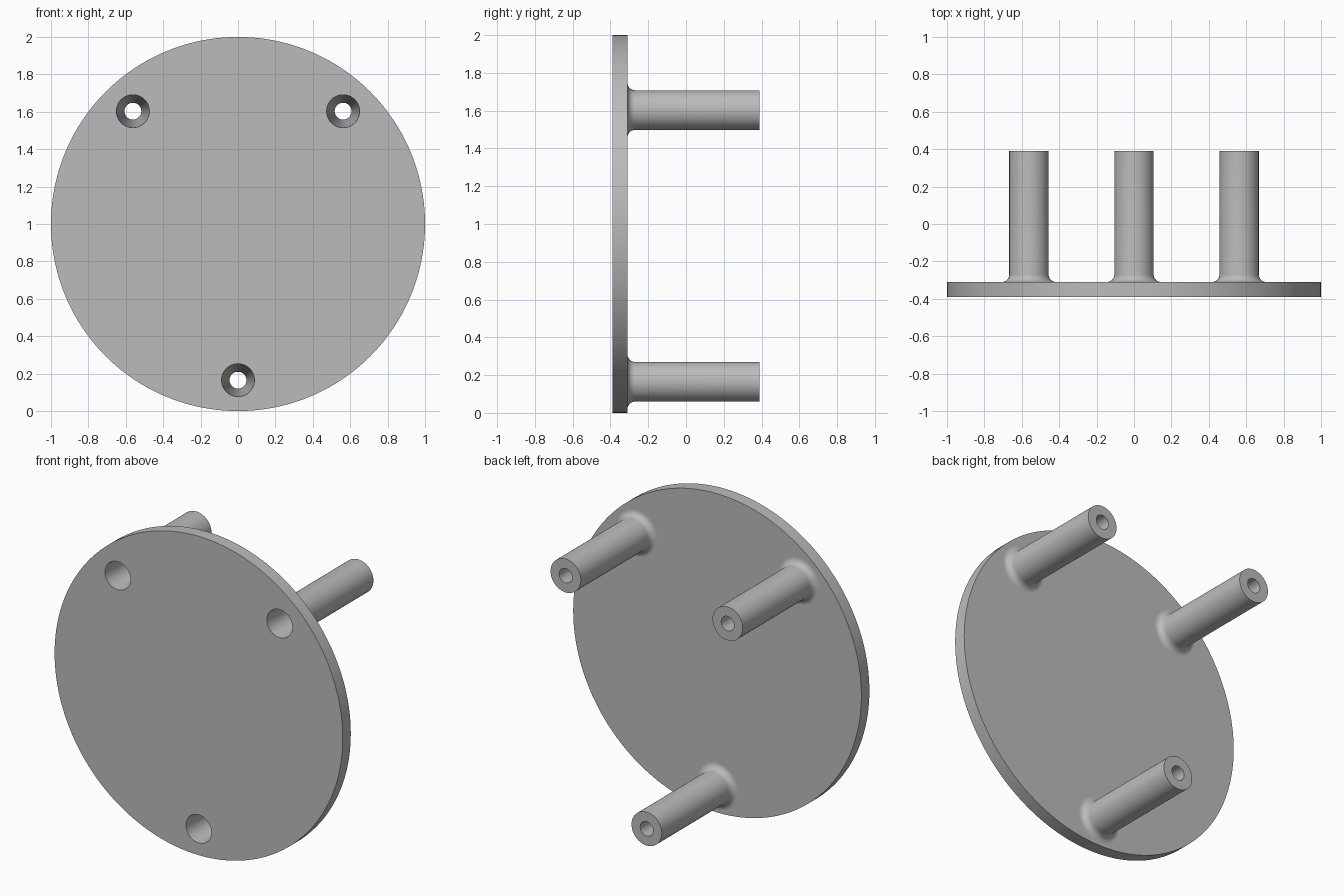
import bpy, bmesh, math
from mathutils import Matrix, Vector

cube = bpy.data.objects.get("Cube")
if cube:
    bpy.data.objects.remove(cube, do_unlink=True)

grey = bpy.data.materials.new("plain grey")
grey.use_nodes = True
colour = (0.5, 0.5, 0.5, 1)
grey.diffuse_color = colour
grey.node_tree.nodes["Principled BSDF"].inputs["Base Color"].default_value = colour

FRONT, BACK, END = -0.39, -0.31, 0.39   # plate front, plate back, post tip
LEDGE = 0.355                           # where the tapered bore meets the screw hole
POST_R, BORE_R, HOLE_R, FILLET = 0.105, 0.088, 0.045, 0.04
CENTRES = [(-0.562, 1.603), (0.562, 1.603), (0, 0.165)]


def bore_radius(y):
    return BORE_R + (HOLE_R - BORE_R) * (y - FRONT) / (LEDGE - FRONT)


def lathe(name, profile, x, z, steps=64):
    """Turn a closed (radius, y) profile around an axis parallel to y."""
    bm = bmesh.new()
    verts = [bm.verts.new((r, y, 0)) for r, y in profile]
    edges = [bm.edges.new((a, b)) for a, b in zip(verts, verts[1:] + verts[:1])]
    bmesh.ops.spin(bm, geom=verts + edges, cent=(0, 0, 0), axis=(0, 1, 0),
                   angle=math.tau, steps=steps, use_merge=True)
    bmesh.ops.remove_doubles(bm, verts=bm.verts, dist=1e-5)
    bmesh.ops.recalc_face_normals(bm, faces=bm.faces)
    return finish(bm, name, x, z)


def frustum(name, y0, y1, r0, r1, x, z, segments):
    """Solid cylinder or cone frustum along y."""
    bm = bmesh.new()
    bmesh.ops.create_cone(bm, cap_ends=True, segments=segments,
                          radius1=r0, radius2=r1, depth=y1 - y0)
    turn = Matrix.Rotation(-math.pi / 2, 4, 'X')
    bm.transform(Matrix.Translation(Vector((0, (y0 + y1) / 2, 0))) @ turn)
    return finish(bm, name, x, z)


def finish(bm, name, x, z):
    mesh = bpy.data.meshes.new(name)
    bm.to_mesh(mesh)
    bm.free()
    mesh.materials.append(grey)
    obj = bpy.data.objects.new(name, mesh)
    obj.location = (x, 0, z)
    bpy.context.collection.objects.link(obj)
    return obj


def smooth(obj):
    bpy.ops.object.select_all(action='DESELECT')
    obj.select_set(True)
    bpy.context.view_layer.objects.active = obj
    bpy.ops.object.shade_smooth_by_angle(angle=math.radians(30))


# Round plate with tapered screw openings
plate = frustum("round_plate", FRONT, BACK, 1, 1, 0, 1, 160)
for i, (x, z) in enumerate(CENTRES):
    y0, y1 = FRONT - 0.05, BACK + 0.05
    cutter = frustum("hole_cutter", y0, y1, bore_radius(y0), bore_radius(y1), x, z, 64)
    cutter.hide_render = True
    cut = plate.modifiers.new("hole", 'BOOLEAN')
    cut.operation, cut.solver, cut.object = 'DIFFERENCE', 'EXACT', cutter
    bpy.context.view_layer.objects.active = plate
    bpy.ops.object.modifier_apply(modifier=cut.name)
    bpy.data.objects.remove(cutter, do_unlink=True)
smooth(plate)

# Hollow standoff posts with a rounded fillet at the foot
fillet = []
for i in range(9):
    a = math.pi / 2 * i / 8
    fillet.append((POST_R + FILLET * (1 - math.sin(a)), BACK + FILLET * (1 - math.cos(a))))
profile = fillet + [(POST_R, END), (HOLE_R, END), (HOLE_R, LEDGE),
                    (bore_radius(BACK), BACK)]
for name, (x, z) in zip(("right_post", "left_post", "bottom_post"), CENTRES):
    smooth(lathe(name, profile, x, z))
